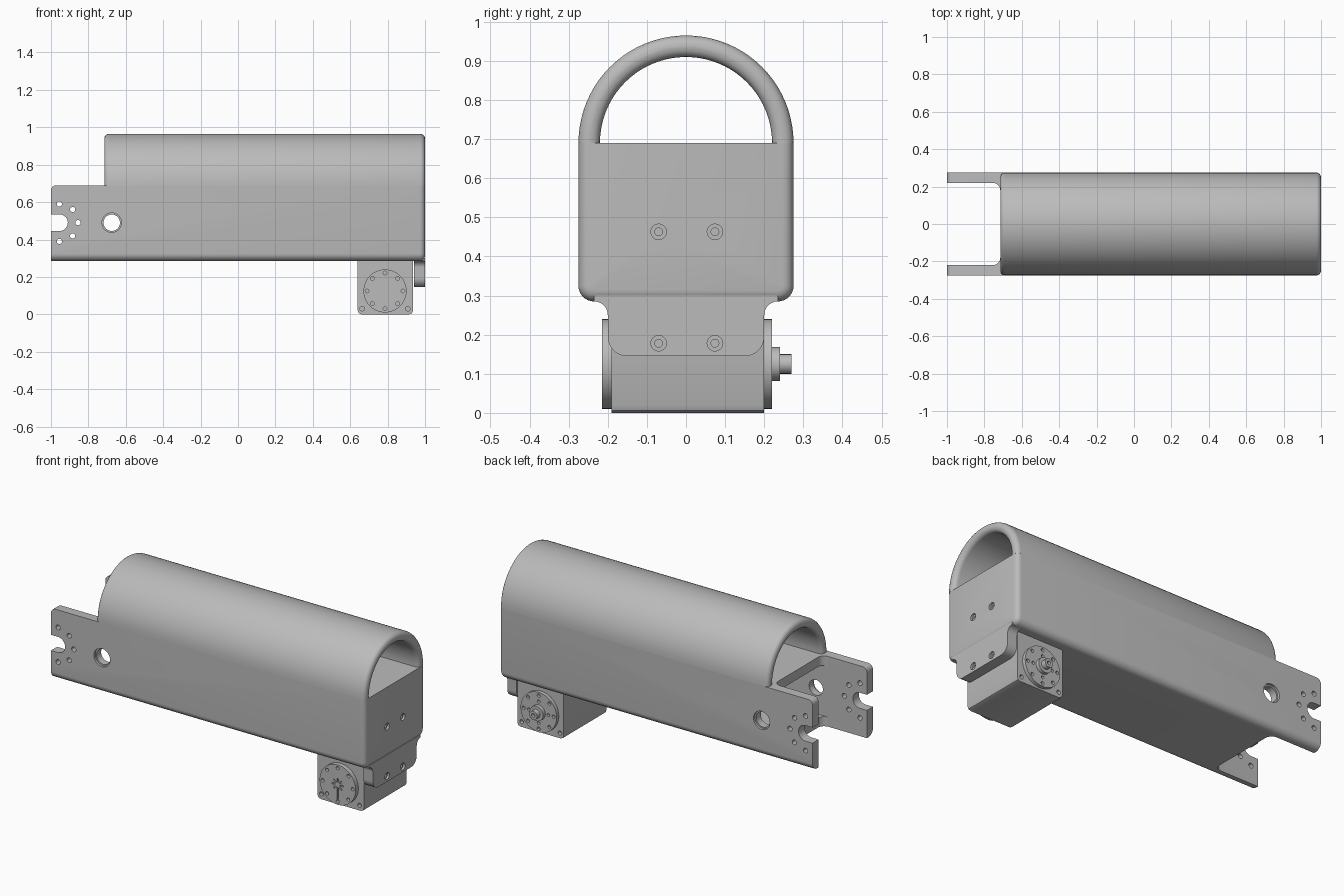
import bpy, bmesh
from math import cos, sin, pi, radians

if "Cube" in bpy.data.objects:
    bpy.data.objects.remove(bpy.data.objects["Cube"])

grey = bpy.data.materials.new("light grey")
grey.use_nodes = True
grey.diffuse_color = (0.5, 0.5, 0.5, 1)
grey.node_tree.nodes["Principled BSDF"].inputs["Base Color"].default_value = (0.5, 0.5, 0.5, 1)


def arc(a, b, r, start, end, n=8):
    """Points of an arc, angles in degrees."""
    angles = [radians(start + (end - start) * i / n) for i in range(n + 1)]
    return [(a + r * cos(t), b + r * sin(t)) for t in angles]


def circle(a, b, r, n=24):
    return arc(a, b, r, 0, 360, n)[:-1]


def rect(a0, b0, a1, b1):
    return [(a0, b0), (a1, b0), (a1, b1), (a0, b1)]


def prism(name, pts, axis, lo, hi, pick=None, width=0.0, segments=4):
    """Extrude a 2D profile along an axis; bevel the edges chosen by pick."""
    place = {"x": lambda p, d: (d, p[0], p[1]),
             "y": lambda p, d: (p[0], d, p[1]),
             "z": lambda p, d: (p[0], p[1], d)}[axis]
    bm = bmesh.new()
    a = [bm.verts.new(place(p, lo)) for p in pts]
    b = [bm.verts.new(place(p, hi)) for p in pts]
    bm.faces.new(a)
    bm.faces.new(b)
    for i in range(len(pts)):
        j = (i + 1) % len(pts)
        bm.faces.new((a[i], a[j], b[j], b[i]))
    bmesh.ops.recalc_face_normals(bm, faces=bm.faces)
    if pick:
        edges = [e for e in bm.edges if pick(e.verts[0].co, e.verts[1].co)]
        bmesh.ops.bevel(bm, geom=edges, offset=width, segments=segments,
                        profile=0.5, affect='EDGES')
    mesh = bpy.data.meshes.new(name)
    bm.to_mesh(mesh)
    bm.free()
    mesh.materials.append(grey)
    obj = bpy.data.objects.new(name, mesh)
    bpy.context.scene.collection.objects.link(obj)
    return obj


def cut(obj, cutters):
    """Subtract the cutters one after another, bake, and remove them."""
    for c in cutters:
        c.hide_render = True
        mod = obj.modifiers.new("cut", 'BOOLEAN')
        mod.operation = 'DIFFERENCE'
        mod.solver = 'EXACT'
        mod.object = c
    bpy.context.view_layer.update()
    dg = bpy.context.evaluated_depsgraph_get()
    mesh = bpy.data.meshes.new_from_object(obj.evaluated_get(dg))
    obj.modifiers.clear()
    obj.data = mesh
    for c in cutters:
        bpy.data.objects.remove(c)


def drill(a, b, r, axis, lo, hi, n=16):
    return prism("cutter", circle(a, b, r, n), axis, lo, hi)


R, T, MID, BOT, END = 0.275, 0.055, 0.69, 0.285, -0.715
IN = R - T

# Arched canopy with rounded end rims
ring = arc(0, MID, R, 0, 180, 40) + arc(0, MID, IN, 180, 0, 40)
prism("arched_canopy", ring, "x", END, 1,
      lambda p, q: abs(p.x - q.x) < 1e-4 and not (abs(p.z - MID) < 1e-4 and abs(q.z - MID) < 1e-4),
      0.025)

# Lower housing with two side arms
rnd = 0.04
section = ([(R, MID), (-R, MID)] + arc(-R + rnd, BOT + rnd, rnd, 180, 270)
           + arc(R - rnd, BOT + rnd, rnd, 270, 360))


def housing_edges(p, q):
    top = p.z > MID - 1e-4 and q.z > MID - 1e-4
    front_rim = p.x > 0.999 and q.x > 0.999 and not top
    arm_tip = p.x < -0.999 and q.x < -0.999 and top
    return front_rim or arm_tip


housing = prism("lower_housing", section, "x", -1, 1, housing_edges, 0.028)
gap = ([(-1.1, IN), (-1.1, -IN)] + arc(END - 0.04, -IN + 0.04, 0.04, -90, 0)
       + arc(END - 0.04, IN - 0.04, 0.04, 0, 90))
cutters = [prism("cutter", gap, "z", 0.1, 0.9),
           prism("cutter", rect(-IN, BOT + T, IN, MID - T), "x", -1.1, 0.94)]

# Arm notch, ring of fixing holes and cable hole
NX, NZ = -0.955, 0.49
notch = [(-1.1, NZ - 0.045)] + arc(NX, NZ, 0.045, -90, 90, 16) + [(-1.1, NZ + 0.045)]
cutters.append(prism("cutter", notch, "y", -0.4, 0.4))
for deg in range(-90, 91, 45):
    t = radians(deg)
    cutters.append(drill(NX + 0.1 * cos(t), NZ + 0.1 * sin(t), 0.014, "y", -0.4, 0.4))
cutters.append(drill(-0.675, NZ, 0.044, "y", -0.4, 0.4, 28))
for s in (-1, 1):
    cutters.append(drill(-0.675, NZ, 0.052, "y", *sorted((s * 0.262, s * 0.4)), 28))


def screw_holes(z):
    """Counterbored screw holes in the end plate."""
    holes = []
    for y in (-0.07, 0.074):
        holes += [drill(y, z, 0.02, "x", 0.988, 1.1), drill(y, z, 0.01, "x", 0.95, 1.1)]
    return holes


cut(housing, cutters + screw_holes(0.463))

# Mounting tab below the end plate, with filleted neck
half = arc(0.15, 0.195, 0.05, -90, 0) + arc(0.235, 0.25, 0.035, 180, 90) + [(0.235, 0.3)]
tab = prism("mounting_tab", half + [(-y, z) for y, z in reversed(half)], "x", 0.94, 1)
cut(tab, screw_holes(0.178))

# Motor block
CX, CZ = 0.786, 0.125
motor = prism("motor_block", rect(0.64, 0, 0.936, 0.29), "y", -0.19, 0.2,
              lambda p, q: abs(p.y - q.y) > 0.1 and p.z < 0.1, 0.02, 2)
cutters = []
for x in (0.664, 0.908):
    for lo, hi in ((-0.3, -0.17), (0.18, 0.3)):
        cutters.append(drill(x, 0.03, 0.012, "y", lo, hi))
cut(motor, cutters)


def polar_holes(count, dist, r, lo, hi):
    return [drill(CX + dist * cos(2 * pi * i / count), CZ + dist * sin(2 * pi * i / count),
                  r, "y", lo, hi, 12) for i in range(count)]


# Front horn disc with rim holes and a star of slots
front = prism("front_disc", circle(CX, CZ, 0.115, 40), "y", -0.215, -0.18)
cutters = polar_holes(8, 0.096, 0.01, -0.3, -0.195)
for i in range(8):
    t = 2 * pi * i / 8
    far = 0.085 if i == 6 else 0.036
    c, s, w = cos(t), sin(t), 0.004
    slot = [(CX + d * c - e * s, CZ + d * s + e * c)
            for d, e in ((0.016, -w), (far, -w), (far, w), (0.016, w))]
    cutters.append(prism("cutter", slot, "y", -0.3, -0.207))
cut(front, cutters)

# Rear horn disc, hub and shaft
rear = prism("rear_disc", circle(CX, CZ, 0.115, 40), "y", 0.19, 0.22)
cut(rear, polar_holes(8, 0.096, 0.01, 0.205, 0.3) + polar_holes(4, 0.062, 0.009, 0.205, 0.3))
prism("rear_hub", circle(CX, CZ, 0.043), "y", 0.21, 0.241)
shaft = prism("rear_shaft", circle(CX, CZ, 0.025), "y", 0.23, 0.27)
cut(shaft, [drill(CX, CZ, 0.011, "y", 0.25, 0.3)])

# Smooth shading with sharp creases
bpy.ops.object.select_all(action='DESELECT')
for obj in bpy.context.scene.objects:
    if obj.type == 'MESH':
        obj.select_set(True)
        bpy.context.view_layer.objects.active = obj
bpy.ops.object.shade_smooth_by_angle(angle=radians(32))
